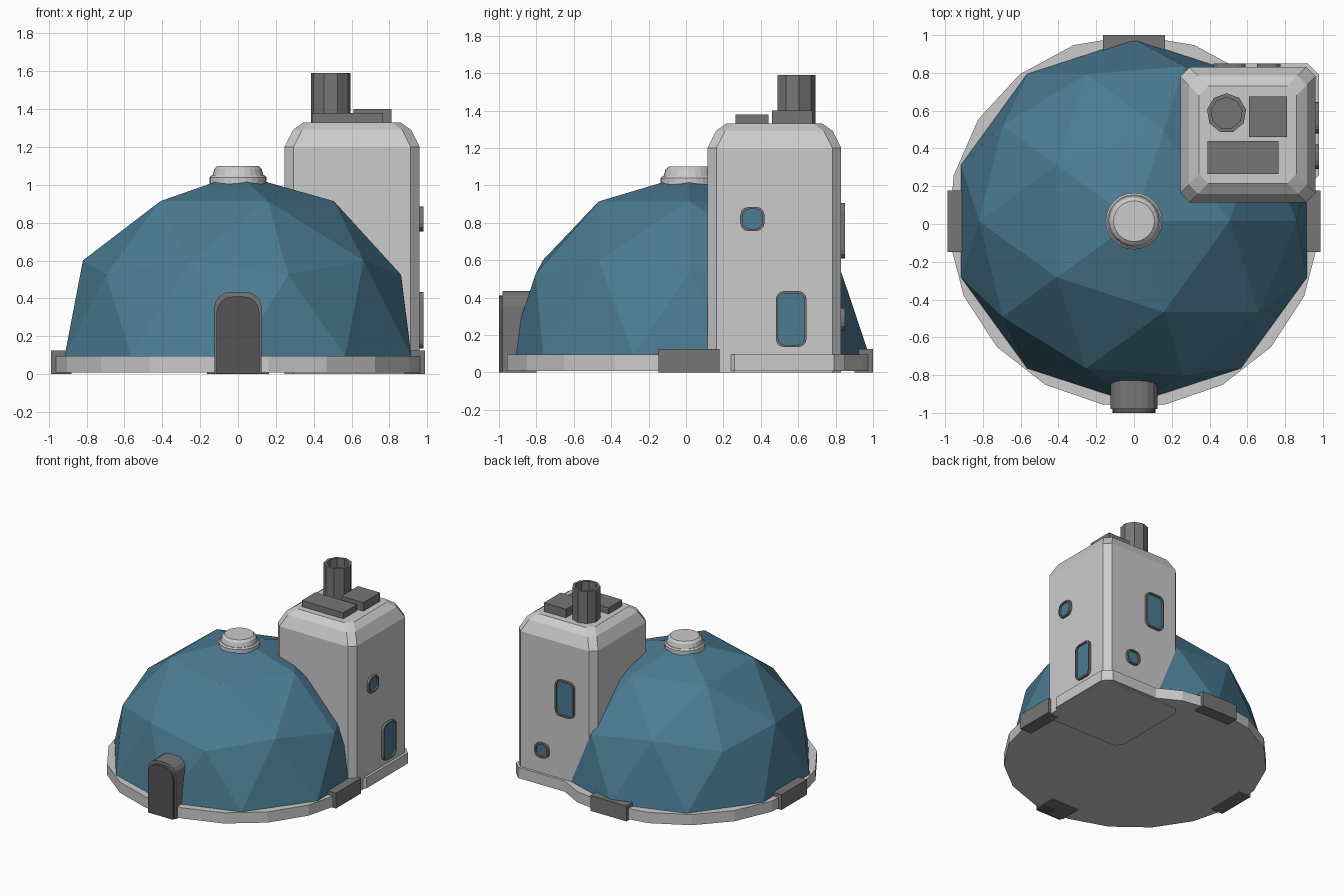
import bpy, bmesh
from math import sin, cos, pi
from mathutils import Vector

old = bpy.data.objects.get("Cube")
if old:
    bpy.data.objects.remove(old)


def material(name, rgb):
    m = bpy.data.materials.new(name)
    m.use_nodes = True
    m.diffuse_color = (*rgb, 1)
    m.node_tree.nodes["Principled BSDF"].inputs["Base Color"].default_value = (*rgb, 1)
    return m


WALL = material("pale grey", (0.6, 0.6, 0.6))
BLUE = material("slate blue", (0.07, 0.2, 0.29))
TRIM = material("mid grey", (0.18, 0.18, 0.18))
DOOR = material("dark grey", (0.09, 0.09, 0.09))
CY = 0.015  # shared centre line of the round parts


def finish(name, bm, *mats):
    bmesh.ops.recalc_face_normals(bm, faces=bm.faces)
    mesh = bpy.data.meshes.new(name)
    bm.to_mesh(mesh)
    bm.free()
    for m in mats:
        mesh.materials.append(m)
    ob = bpy.data.objects.new(name, mesh)
    bpy.context.collection.objects.link(ob)
    return ob


def loft(name, rings, *mats):
    """Skin equal-sized rings and cap both ends; the end cap takes the last material."""
    bm = bmesh.new()
    loops = [[bm.verts.new(p) for p in ring] for ring in rings]
    n = len(loops[0])
    for a, b in zip(loops, loops[1:]):
        for i in range(n):
            j = (i + 1) % n
            bm.faces.new((a[i], a[j], b[j], b[i]))
    bm.faces.new(loops[0])
    bm.faces.new(loops[-1]).material_index = len(mats) - 1
    return finish(name, bm, *mats)


def circle(cx, cy, z, r, n):
    """Regular polygon with one corner towards the back."""
    return [Vector((cx + r * sin(2 * pi * i / n), cy + r * cos(2 * pi * i / n), z))
            for i in range(n)]


def rounded(u0, u1, v0, v1, r, seg=1, square_bottom=False):
    """Rectangle outline with rounded (or chamfered) corners."""
    pts = []
    corners = ((u1, v1, 0), (u0, v1, 1), (u0, v0, 2), (u1, v0, 3))
    for u, v, q in corners:
        if square_bottom and q > 1:
            pts.append((u, v))
            continue
        cu = u - r if u == u1 else u + r
        cv = v - r if v == v1 else v + r
        for k in range(seg + 1):
            a = (q + k / seg) * pi / 2
            pts.append((cu + r * cos(a), cv + r * sin(a)))
    return pts


def box(name, x0, x1, y0, y1, z0, z1, mat):
    rect = ((x0, y0), (x1, y0), (x1, y1), (x0, y1))
    return loft(name, [[(x, y, z) for x, y in rect] for z in (z0, z1)], mat)


# Round floor plate with an extension under the tower
loft("floor_plate", [circle(0, CY, z, 0.985, 19) for z in (0.008, 0.095)], WALL)
flange = rounded(0.3, 0.98, 0.2, 0.85, 0.06)
loft("tower_footing", [[(x, y, z) for x, y in flange] for z in (0.008, 0.095)], WALL)

# Faceted dome: upper half of an icosphere
bm = bmesh.new()
bmesh.ops.create_icosphere(bm, subdivisions=2, radius=0.963)
bmesh.ops.delete(bm, geom=[v for v in bm.verts if v.co.z < -0.01], context="VERTS")
bmesh.ops.translate(bm, verts=bm.verts, vec=(0, CY, 0.095))
finish("dome", bm, BLUE)

# Vent cap on the dome
loft("vent_collar", [circle(0, CY, z, r, 24) for z, r in
                     ((0.98, 0.15), (1.04, 0.15), (1.05, 0.14))], WALL)
loft("vent_lid", [circle(0, CY, z, r, 24) for z, r in
                  ((1.04, 0.138), (1.085, 0.125), (1.1, 0.108))], WALL)

# Square tower with chamfered corners and roof edge
rings = []
for z, inset in ((0, 0), (1.2, 0), (1.29, 0.045), (1.33, 0.1)):
    plan = rounded(0.245 + inset, 0.96 - inset, 0.115 + inset, 0.83 - inset, 0.048)
    rings.append([(x, y, z) for x, y in plan])
loft("tower", rings, WALL)

# Roof boxes and hollow chimney
box("roof_box_front", 0.39, 0.765, 0.265, 0.44, 1.32, 1.38, TRIM)
box("roof_box_side", 0.61, 0.81, 0.46, 0.675, 1.32, 1.4, TRIM)
loft("chimney", [circle(0.49, 0.587, z, r, 9) for z, r in
                 ((1.32, 0.105), (1.59, 0.105), (1.59, 0.083), (1.5, 0.083))], TRIM)

# Clamps on the plate rim
for side, name in ((-1, "right_clamp"), (1, "left_clamp")):
    xs = sorted((side * 0.88, side * 0.987))
    box(name, *xs, CY - 0.163, CY + 0.163, 0, 0.125, TRIM)
box("back_clamp", -0.163, 0.163, 0.9, 1.0, 0, 0.125, TRIM)


# Framed windows with recessed glass
def window(name, u0, u1, v0, v1, place):
    rim = 0.012
    outer = rounded(u0, u1, v0, v1, 0.045, 3)
    inner = rounded(u0 + rim, u1 - rim, v0 + rim, v1 - rim, 0.036, 3)
    rings = [[place(u, v, d) for u, v in shape] for shape, d in
             ((outer, -0.02), (outer, 0.02), (inner, 0.02), (inner, 0.006))]
    loft(name, rings, TRIM, BLUE)


def on_side(u, v, d):
    return (0.96 + d, u, v)


def on_back(u, v, d):
    return (u, 0.83 + d, v)


window("side_window_low", 0.48, 0.645, 0.135, 0.435, on_side)
window("side_window_high", 0.29, 0.42, 0.755, 0.885, on_side)
window("back_window_high", 0.42, 0.59, 0.61, 0.905, on_back)
window("back_window_low", 0.65, 0.775, 0.225, 0.345, on_back)

# Arched entrance: porch and door leaf
for name, w, top, y0, y1, mat in (("porch", 0.125, 0.435, -0.8, -0.98, TRIM),
                                  ("door", 0.114, 0.41, -0.9, -1.0, DOOR)):
    arch = rounded(-w, w, 0, top, 0.085, 4, square_bottom=True)
    loft(name, [[(x, y, z) for x, z in arch] for y in (y0, y1)], mat)
